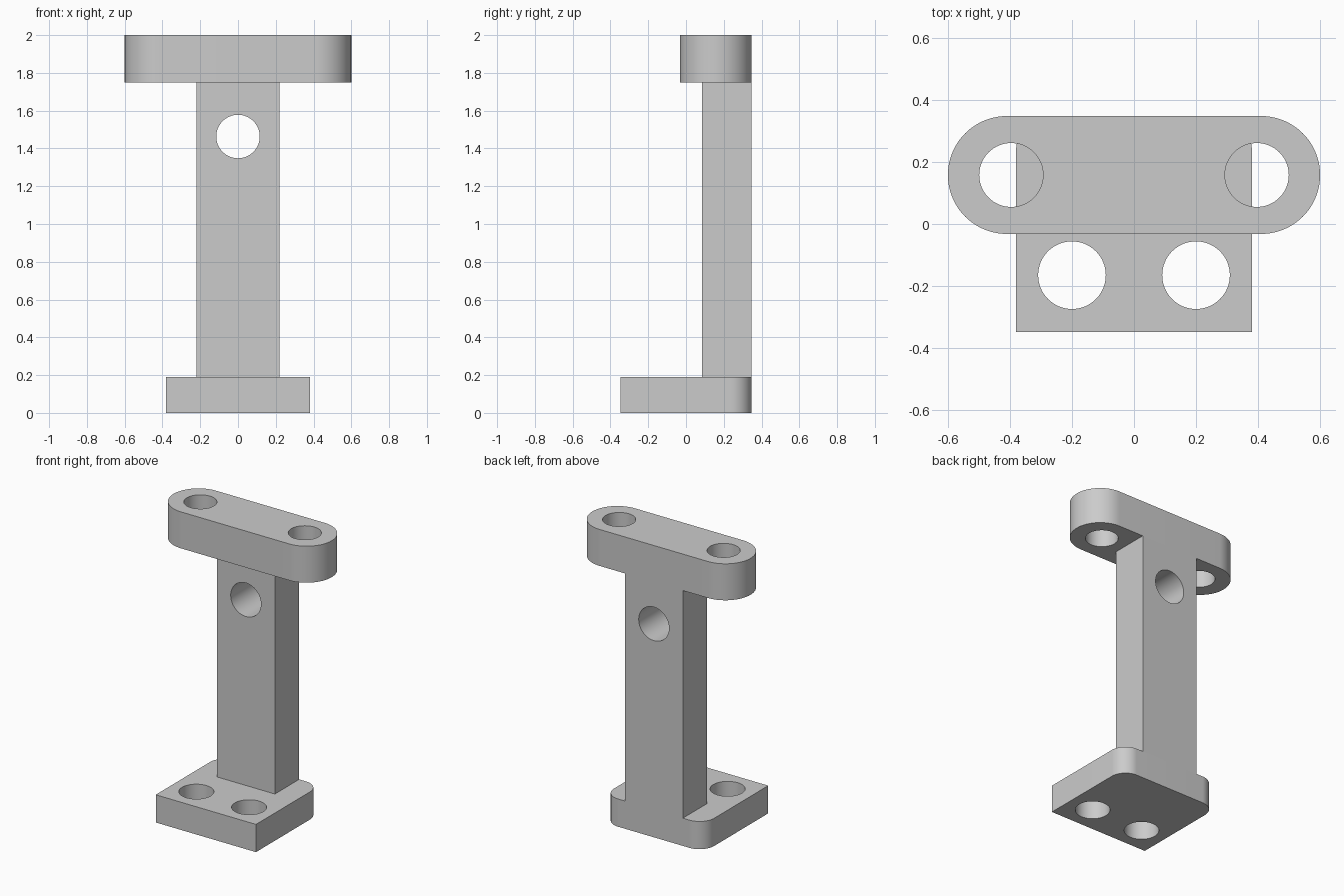
import bpy
import bmesh
from math import pi, cos, sin

cube = bpy.data.objects.get("Cube")
if cube:
    bpy.data.objects.remove(cube, do_unlink=True)

grey = bpy.data.materials.new("light grey metal")
grey.use_nodes = True
GREY = (0.6, 0.6, 0.6, 1)
grey.diffuse_color = GREY
grey.node_tree.nodes["Principled BSDF"].inputs["Base Color"].default_value = GREY


def arc(cx, cy, r, start, end, steps=24):
    """Points on an arc, angles in quarter turns."""
    angles = [(start + (end - start) * i / steps) * pi / 2 for i in range(steps + 1)]
    return [(cx + r * cos(a), cy + r * sin(a)) for a in angles]


def circle(cx, cy, r):
    return arc(cx, cy, r, 0, 4, 64)[:-1]


def plate(name, outline, holes, thickness, location, tilt=0):
    """Extrude an outline with round holes into a solid part."""
    curve = bpy.data.curves.new(name, 'CURVE')
    curve.dimensions = '2D'
    curve.fill_mode = 'BOTH'
    curve.extrude = thickness / 2
    for loop in [outline] + holes:
        spline = curve.splines.new('POLY')
        spline.points.add(len(loop) - 1)
        for point, (x, y) in zip(spline.points, loop):
            point.co = (x, y, 0, 1)
        spline.use_cyclic_u = True
    temp = bpy.data.objects.new(name + " profile", curve)
    bpy.context.collection.objects.link(temp)
    bpy.context.view_layer.update()
    graph = bpy.context.evaluated_depsgraph_get()
    mesh = bpy.data.meshes.new_from_object(temp.evaluated_get(graph))
    bpy.data.objects.remove(temp, do_unlink=True)

    # Weld the caps to the walls and merge the flat caps
    bm = bmesh.new()
    bm.from_mesh(mesh)
    bmesh.ops.remove_doubles(bm, verts=bm.verts, dist=0.0001)
    bmesh.ops.recalc_face_normals(bm, faces=bm.faces)
    bm.to_mesh(mesh)
    bm.free()
    mesh.materials.clear()
    mesh.materials.append(grey)

    part = bpy.data.objects.new(name, mesh)
    part.location = location
    part.rotation_euler.x = tilt
    bpy.context.collection.objects.link(part)
    bpy.ops.object.select_all(action='DESELECT')
    part.select_set(True)
    bpy.context.view_layer.objects.active = part
    bpy.ops.object.shade_smooth_by_angle(angle=pi / 6)
    return part


BACK = 0.348
BASE_TOP, BAR_BOTTOM = 0.19, 1.75

# Foot plate: square front corners, rounded back corners, two bolt holes
w, r = 0.38, 0.11
foot = [(-w, -BACK), (w, -BACK)]
foot += arc(w - r, BACK - r, r, 0, 1) + arc(r - w, BACK - r, r, 1, 2)
plate("foot_plate", foot, [circle(s * 0.2, -0.165, 0.109) for s in (-1, 1)],
      BASE_TOP, (0, 0, BASE_TOP / 2))

# Upright post with a cross hole, flush with the back
w, front = 0.22, 0.085
post = [(-w, BASE_TOP), (w, BASE_TOP), (w, BAR_BOTTOM), (-w, BAR_BOTTOM)]
plate("post", post, [circle(0, 1.463, 0.115)],
      BACK - front, (0, (BACK + front) / 2, 0), pi / 2)

# Top bar with round ends and two holes
r = 0.19
end = 0.6 - r
bar = arc(end, 0, r, -1, 1, 40) + arc(-end, 0, r, 1, 3, 40)
plate("top_bar", bar, [circle(s * 0.396, 0, 0.103) for s in (-1, 1)],
      2 - BAR_BOTTOM, (0, BACK - r, (2 + BAR_BOTTOM) / 2))
